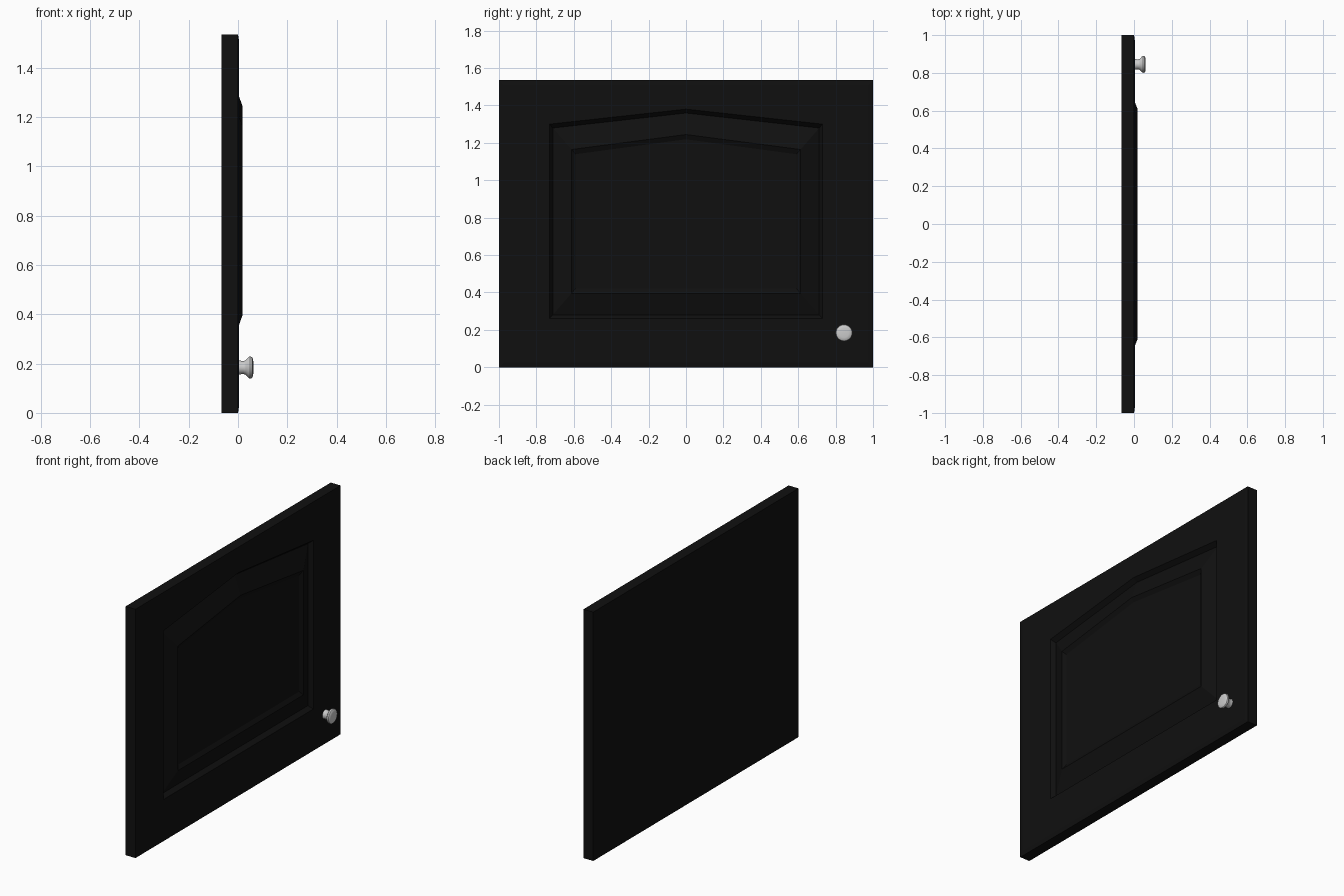
import bpy, bmesh, math

if "Cube" in bpy.data.objects:
    bpy.data.objects.remove(bpy.data.objects["Cube"])

black = bpy.data.materials.new("black_paint")
black.diffuse_color = (0.005, 0.005, 0.005, 1)
black.use_nodes = True
black.node_tree.nodes["Principled BSDF"].inputs["Base Color"].default_value = black.diffuse_color


def loft(name, rings):
    """Join successive rings of points with quads and cap both ends."""
    bm = bmesh.new()
    loops = [[bm.verts.new(p) for p in ring] for ring in rings]
    n = len(loops[0])
    for a, b in zip(loops, loops[1:]):
        for i in range(n):
            j = (i + 1) % n
            bm.faces.new((a[i], a[j], b[j], b[i]))
    bm.faces.new(loops[0])
    bm.faces.new(loops[-1])
    bmesh.ops.recalc_face_normals(bm, faces=bm.faces[:])
    mesh = bpy.data.meshes.new(name)
    bm.to_mesh(mesh)
    bm.free()
    obj = bpy.data.objects.new(name, mesh)
    bpy.context.collection.objects.link(obj)
    return obj


def gable(x, half, bottom, shoulder, peak):
    """Five-point outline with a pointed top, at depth x."""
    return [(x, -half, bottom), (x, half, bottom), (x, half, shoulder),
            (x, 0, peak), (x, -half, shoulder)]


def panel(x, inset):
    """Decorative outline, inset from the outer groove edge."""
    return gable(x, 0.73 - inset, 0.26 + inset * 1.15,
                 1.30 - inset * 1.15, 1.38 - inset * 1.15)


# Door slab: flat back, eased front edge, groove, sloped lip and recessed field
H = 1.535
loft("door_panel", [
    gable(-0.067, 1.0, 0, H, H),
    gable(0.0, 1.0, 0, H, H),
    gable(0.004, 0.975, 0.025, H - 0.025, H - 0.025),
    panel(0.004, 0.0),
    panel(-0.022, 0.018),
    panel(0.018, 0.118),
    panel(0.004, 0.14),
]).data.materials.append(black)

# Round knob: (depth, radius) profile turned about the x direction
profile = [(0.0, 0.029), (0.022, 0.026), (0.032, 0.030), (0.042, 0.042),
           (0.048, 0.045), (0.056, 0.043), (0.060, 0.037), (0.062, 0.025)]
SIDES = 32
knob = loft("knob", [
    [(x, 0.845 + r * math.cos(2 * math.pi * i / SIDES),
      0.184 + r * math.sin(2 * math.pi * i / SIDES)) for i in range(SIDES)]
    for x, r in profile])
bpy.context.view_layer.objects.active = knob
knob.select_set(True)
bpy.ops.object.shade_smooth_by_angle(angle=math.radians(40))
